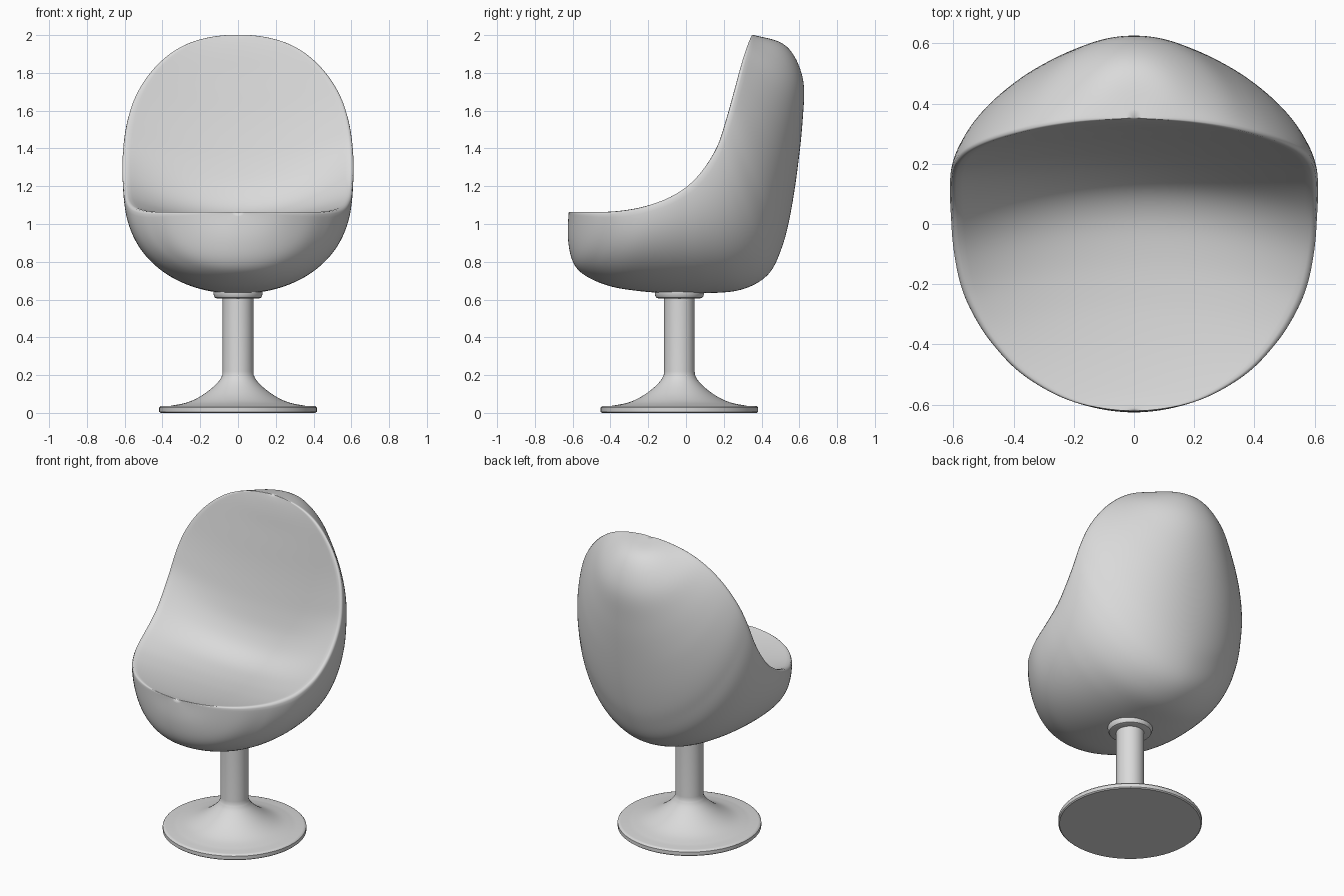
import bpy, bmesh, math
from mathutils import Vector

if "Cube" in bpy.data.objects:
    bpy.data.objects.remove(bpy.data.objects["Cube"])

grey = bpy.data.materials.new("light_grey")
grey.diffuse_color = (0.7, 0.7, 0.7, 1)
grey.use_nodes = True
grey.node_tree.nodes["Principled BSDF"].inputs["Base Color"].default_value = grey.diffuse_color


def make_object(name, bm):
    bmesh.ops.recalc_face_normals(bm, faces=bm.faces[:])
    me = bpy.data.meshes.new(name)
    bm.to_mesh(me)
    bm.free()
    me.materials.append(grey)
    ob = bpy.data.objects.new(name, me)
    bpy.context.collection.objects.link(ob)
    bpy.ops.object.select_all(action='DESELECT')
    ob.select_set(True)
    bpy.context.view_layer.objects.active = ob
    return ob


def spline(points, steps, mirror=False):
    """Smooth curve through the points; mirror continues the ends across x = 0."""
    p = [Vector(q) for q in points]
    flip = Vector((-1, 1, 1))
    first = p[1] * flip if mirror else 2 * p[0] - p[1]
    last = p[-2] * flip if mirror else 2 * p[-1] - p[-2]
    e = [first] + p + [last]
    out = []
    for i in range(len(p) - 1):
        a, b, c, d = e[i:i + 4]
        for s in range(steps):
            t = s / steps
            out.append(0.5 * (2 * b + (c - a) * t + (2 * a - 5 * b + 4 * c - d) * t ** 2
                              + (3 * b - a - 3 * c + d) * t ** 3))
    return out + [p[-1]]


def clamp(v):
    return min(max(v, 0), 1)


# Right half of the rim (x, y, z), from front lip to top of the back
RIM = [(0, -.622, 1.065), (.2, -.592, 1.065), (.365, -.505, 1.066), (.47, -.4, 1.07),
       (.535, -.3, 1.083), (.578, -.2, 1.108), (.602, -.08, 1.157), (.61, .02, 1.227),
       (.614, .1, 1.32), (.61, .165, 1.43), (.593, .205, 1.55), (.557, .24, 1.67),
       (.49, .272, 1.785), (.4, .3, 1.88), (.29, .325, 1.95), (.155, .343, 1.99),
       (0, .35, 2.003)]
# Underside and back along the middle (y, z), matched to the rim points
OUTER = [(-.622, 1.065), (-.625, .92), (-.6, .8), (-.54, .73), (-.42, .675), (-.28, .648),
         (-.1, .633), (.1, .633), (.29, .65), (.435, .73), (.51, .88), (.555, 1.06),
         (.592, 1.3), (.618, 1.55), (.62, 1.77), (.53, 1.945), (.35, 2.003)]
# Seat and backrest along the middle (y, z), matched to the rim points
INNER = [(-.622, 1.065), (-.56, 1.05), (-.46, 1.033), (-.35, 1.02), (-.24, 1.013),
         (-.11, 1.015), (.02, 1.035), (.115, 1.09), (.18, 1.19), (.22, 1.31), (.25, 1.44),
         (.275, 1.57), (.296, 1.7), (.312, 1.8), (.325, 1.89), (.338, 1.96), (.35, 2.003)]


def build_shell(steps=4, n_out=36, n_in=28):
    rim = spline(RIM, steps, True)
    outer = spline([(0, *q) for q in OUTER], steps)
    inner = spline([(0, *q) for q in INNER], steps)
    bm = bmesh.new()
    rings = []
    for i in range(1, len(rim) - 1):
        r, o, c = rim[i], outer[i], inner[i]
        s = i / steps
        # fuller at the seat and top of the back, softer in between
        e = 2 / (2.15 - 0.25 * clamp((s - 7) / 2) + 0.2 * clamp((s - 10) / 2))
        front = clamp((7 - s) / 4)         # front wall follows the plan of the rim
        edge = Vector((0, r.y, r.z))
        ring = []
        for j in range(n_out + 1):         # outside, right rim to left rim
            a = math.pi * j / n_out
            x = math.copysign(abs(math.cos(a)) ** e, math.cos(a))
            d = max(math.sin(a), 0) ** e
            dy = d + (1 - x * x - d) * front
            ring.append(bm.verts.new((x * r.x, r.y + (o.y - r.y) * dy,
                                      r.z + (o.z - r.z) * d)))
        for j in range(1, n_in):           # dished inside, left rim to right rim
            u = -1 + 2 * j / n_in
            pt = c.lerp(edge, u * u)
            ring.append(bm.verts.new((u * r.x, pt.y, pt.z)))
        rings.append(ring)
    n = len(rings[0])
    for a, b in zip(rings, rings[1:]):
        for j in range(n):
            bm.faces.new((a[j], a[(j + 1) % n], b[(j + 1) % n], b[j]))
    for tip, ring in ((rim[0], rings[0]), (rim[-1], rings[-1])):
        mid = sum((v.co for v in ring), Vector()) / n
        v = bm.verts.new(tip.lerp(mid, 0.2))
        for j in range(n):
            bm.faces.new((v, ring[j], ring[(j + 1) % n]))
    ob = make_object("seat_shell", bm)
    bpy.ops.object.shade_smooth()
    sub = ob.modifiers.new("soft_rim", 'SUBSURF')
    sub.levels = sub.render_levels = 1


def lathe(name, profile, y, segments=64):
    bm = bmesh.new()
    vs = [bm.verts.new((r, y, z)) for r, z in profile]
    edges = [bm.edges.new(p) for p in zip(vs, vs[1:])]
    bmesh.ops.spin(bm, geom=vs + edges, cent=(0, y, 0), axis=(0, 0, 1),
                   angle=2 * math.pi, steps=segments)
    bmesh.ops.remove_doubles(bm, verts=bm.verts[:], dist=1e-5)
    make_object(name, bm)
    bpy.ops.object.shade_smooth_by_angle(angle=math.radians(40))


build_shell()

# Trumpet foot flowing into the column
flare = [(q.x, q.y) for q in spline([(.36, .037, 0), (.27, .055, 0), (.2, .087, 0),
                                     (.14, .13, 0), (.1, .17, 0), (.083, .2, 0)], 4)]
lathe("pedestal", [(0, 0), (.41, 0), (.417, .006), (.417, .028), (.411, .035), (.4, .037)]
      + flare + [(.081, .22), (.081, .63), (0, .63)], -.035)

# Collar under the shell
lathe("collar", [(0, .606), (.11, .606), (.122, .61), (.128, .62), (.13, .635),
                 (.13, .65), (0, .65)], -.035)
